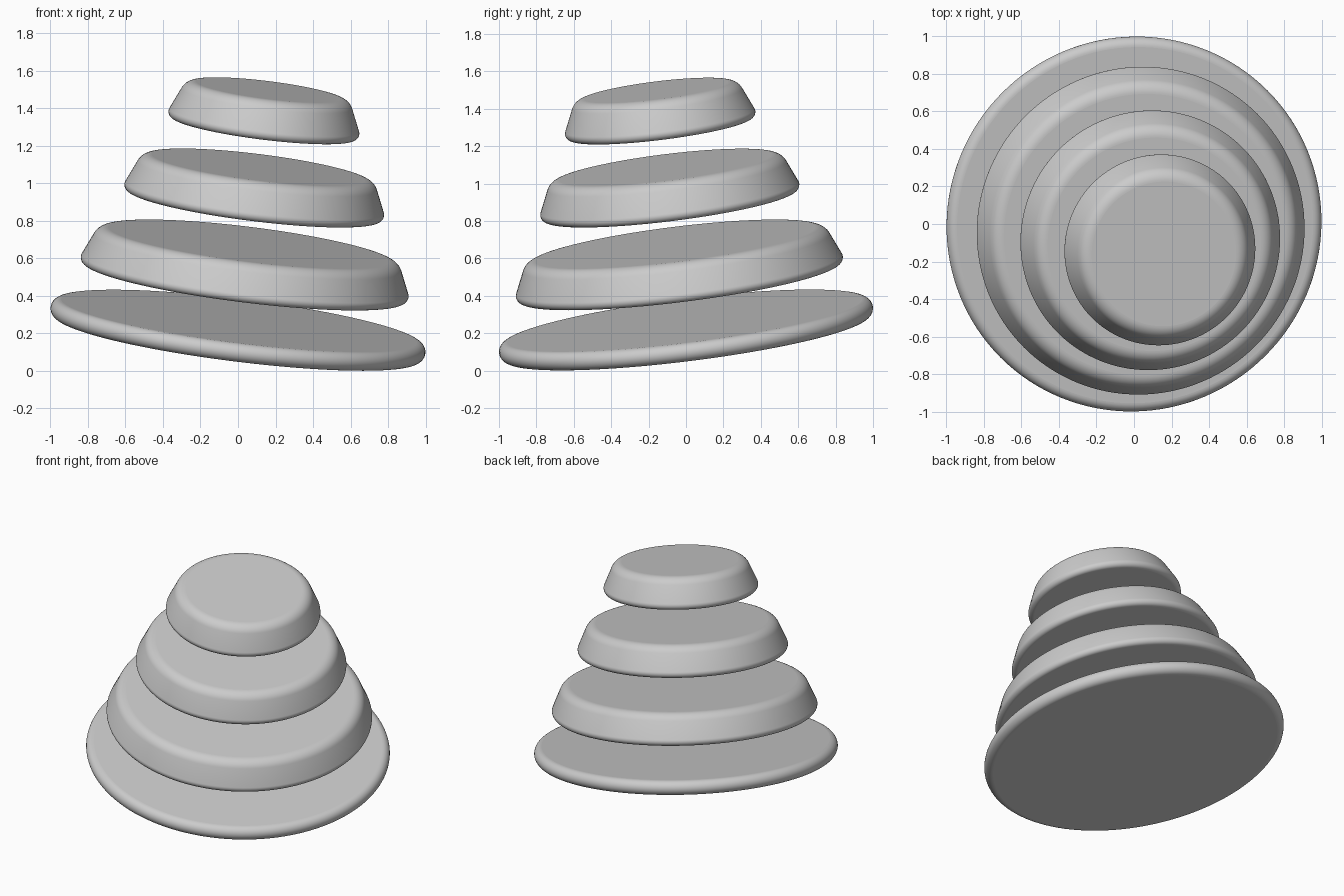
import bpy, bmesh, math
from mathutils import Matrix, Vector

if "Cube" in bpy.data.objects:
    bpy.data.objects.remove(bpy.data.objects["Cube"])

SEG, ARC = 128, 10
TILT = math.radians(10)
D = 0.05                      # edge rounding width

grey = bpy.data.materials.new("light grey")
grey.diffuse_color = (0.6, 0.6, 0.6, 1)
grey.use_nodes = True
grey.node_tree.nodes["Principled BSDF"].inputs["Base Color"].default_value = grey.diffuse_color

# Whole stack leans along one axis, towards front right
axis = Vector((math.sin(TILT) / math.sqrt(2), -math.sin(TILT) / math.sqrt(2), math.cos(TILT)))
lean = Matrix.Translation((0, 0, 0.217)) @ Vector((0, 0, 1)).rotation_difference(axis).to_matrix().to_4x4()


def rounded_disc(name, r_bottom, z0, z1, slope):
    """Tapered disc with tangent-rounded rims, lathed around the leaning axis."""
    phi = math.atan(slope)
    r_top = r_bottom - slope * (z1 - z0)
    rad_b = D / math.tan((math.pi / 2 + phi) / 2)
    rad_t = D / math.tan((math.pi / 2 - phi) / 2)
    profile = []
    for i in range(ARC + 1):
        a = -math.pi / 2 + (math.pi / 2 + phi) * i / ARC
        profile.append((r_bottom - D + rad_b * math.cos(a), z0 + rad_b + rad_b * math.sin(a)))
    for i in range(ARC + 1):
        a = phi + (math.pi / 2 - phi) * i / ARC
        profile.append((r_top - D + rad_t * math.cos(a), z1 - rad_t + rad_t * math.sin(a)))

    bm = bmesh.new()
    rings = [[bm.verts.new((r * math.cos(math.tau * k / SEG), r * math.sin(math.tau * k / SEG), z))
              for k in range(SEG)] for r, z in profile]
    for lo, hi in zip(rings, rings[1:]):
        for k in range(SEG):
            n = (k + 1) % SEG
            bm.faces.new((lo[k], lo[n], hi[n], hi[k])).smooth = True
    bm.faces.new(rings[0][::-1])
    bm.faces.new(rings[-1])
    bmesh.ops.remove_doubles(bm, verts=bm.verts, dist=1e-5)
    bm.transform(lean)
    bmesh.ops.recalc_face_normals(bm, faces=bm.faces)
    me = bpy.data.meshes.new(name)
    bm.to_mesh(me)
    bm.free()
    me.materials.append(grey)
    bpy.context.collection.objects.link(bpy.data.objects.new(name, me))


# Flat base plate
rounded_disc("base_disc", 1.007, -0.05, 0.05, 0)

# Three floating slices of a cone above it
for name, radius, z in (("lower_tier", 0.898, 0.257),
                        ("middle_tier", 0.715, 0.674),
                        ("top_tier", 0.53, 1.092)):
    rounded_disc(name, radius, z, z + 0.208, 0.44)
